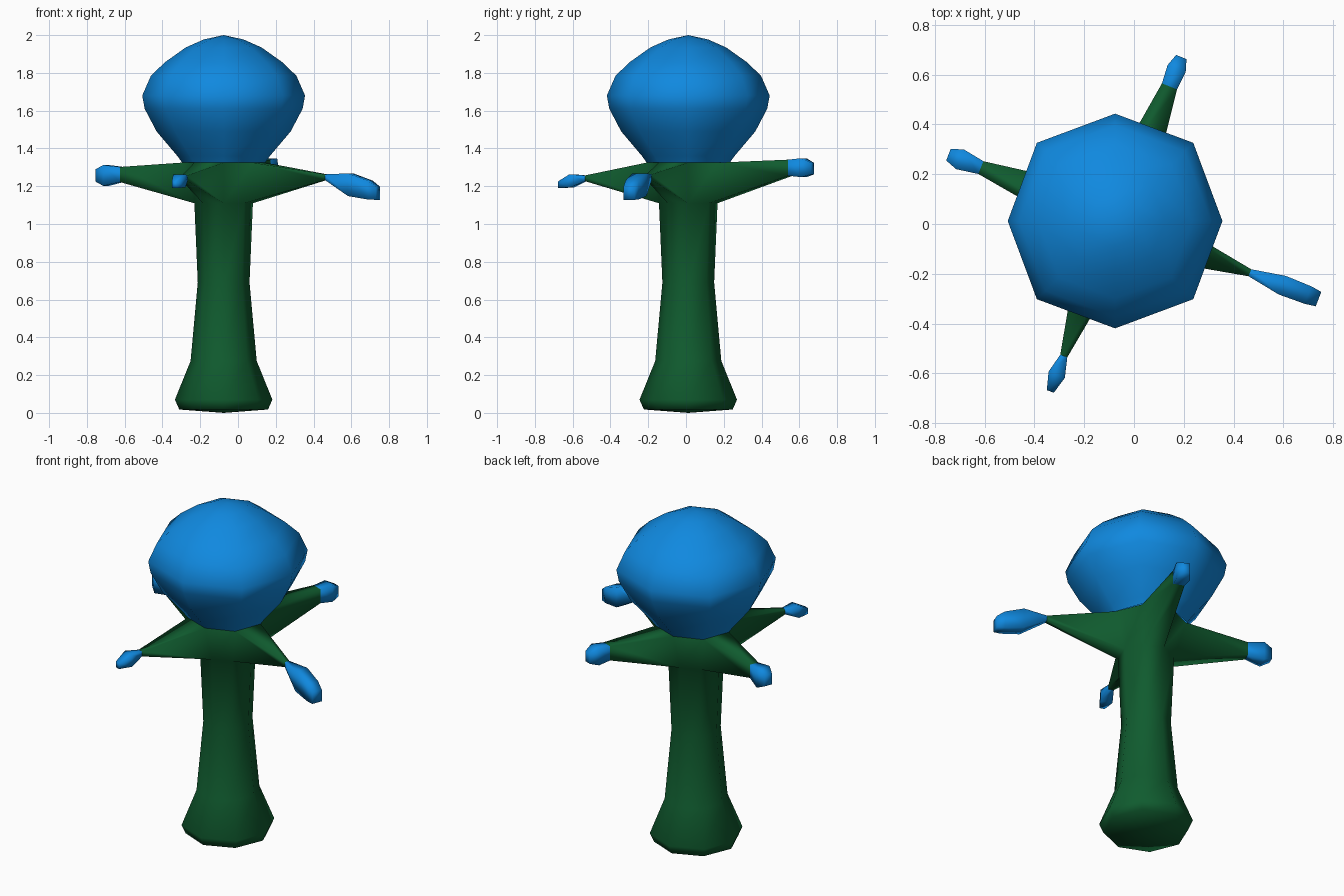
import bpy, bmesh, math
from mathutils import Vector

if "Cube" in bpy.data.objects:
    bpy.data.objects.remove(bpy.data.objects["Cube"])

CX, CY, SIDES = -0.076, 0.012, 8


def material(name, color):
    m = bpy.data.materials.new(name)
    m.diffuse_color = color
    m.use_nodes = True
    m.node_tree.nodes["Principled BSDF"].inputs["Base Color"].default_value = m.diffuse_color
    return m


GREEN = material("dark_green", (0.005, 0.105, 0.028, 1))
BLUE = material("bright_blue", (0.005, 0.25, 0.74, 1))


def finish(bm, name, mat):
    bmesh.ops.recalc_face_normals(bm, faces=bm.faces)
    me = bpy.data.meshes.new(name)
    bm.to_mesh(me)
    bm.free()
    me.shade_smooth()
    me.materials.append(mat)
    ob = bpy.data.objects.new(name, me)
    bpy.context.collection.objects.link(ob)
    return ob


def ring(bm, r, z, diag=1.0):
    out = []
    for i in range(SIDES):
        a = math.tau * i / SIDES
        k = r * (diag if i % 2 else 1.0)
        out.append(bm.verts.new((CX + k * math.cos(a), CY + k * math.sin(a), z)))
    return out


def bridge(bm, a, b, skip=()):
    n = len(a)
    for i in range(n):
        if i not in skip:
            bm.faces.new((a[i], a[(i + 1) % n], b[(i + 1) % n], b[i]))


def fan(bm, loop, z):
    c = bm.verts.new((CX, CY, z))
    for i in range(len(loop)):
        bm.faces.new((loop[i], loop[(i + 1) % len(loop)], c))


def section(bm, angle, dist, z, w, h):
    """Rectangular cross-section of an arm: bottom pair, then top pair."""
    a = math.radians(angle)
    d = Vector((math.cos(a), math.sin(a), 0))
    s = Vector((-d.y, d.x, 0))
    c = Vector((CX, CY, z)) + d * dist
    up = Vector((0, 0, h / 2))
    return [bm.verts.new(p) for p in (c - s * w / 2 - up, c + s * w / 2 - up,
                                      c + s * w / 2 + up, c - s * w / 2 + up)]


# Arms: name, octagon face, angle, sections (distance, z, width, height); first is the branch tip
ARMS = [
    ("right", 7, -21, [(0.58, 1.248, 0.03, 0.03), (0.72, 1.208, 0.08, 0.12),
                       (0.83, 1.180, 0.075, 0.10), (0.875, 1.163, 0.062, 0.07)]),
    ("back", 1, 68, [(0.583, 1.298, 0.065, 0.085), (0.66, 1.298, 0.078, 0.10),
                     (0.71, 1.293, 0.045, 0.06)]),
    ("left", 3, 158.3, [(0.58, 1.262, 0.055, 0.08), (0.67, 1.257, 0.085, 0.11),
                        (0.72, 1.257, 0.05, 0.065)]),
    ("front", 5, 249.2, [(0.58, 1.242, 0.03, 0.03), (0.66, 1.228, 0.07, 0.07),
                         (0.732, 1.208, 0.03, 0.035)]),
]

# Trunk with branches growing out of every other side of its collar
bm = bmesh.new()
profile = [(0.235, 0.018), (0.258, 0.07), (0.175, 0.275), (0.137, 0.69), (0.155, 1.11), (0.22, 1.325)]
rings = [ring(bm, r, z) for r, z in profile]
fan(bm, rings[0], 0.0)
for k in range(len(rings) - 1):
    bridge(bm, rings[k], rings[k + 1], {a[1] for a in ARMS} if k == len(rings) - 2 else ())
low, high = rings[-2], rings[-1]
for _, f, angle, secs in ARMS:
    g = (f + 1) % SIDES
    bridge(bm, [low[f], low[g], high[g], high[f]], section(bm, angle, *secs[0]))
finish(bm, "trunk_and_branches", GREEN)

# Buds on the branch tips
for name, _, angle, secs in ARMS:
    bm = bmesh.new()
    loops = [section(bm, angle, *s) for s in secs]
    for a, b in zip(loops, loops[1:]):
        bridge(bm, a, b)
    bm.faces.new(loops[-1])
    finish(bm, name + "_bud", BLUE)

# Large rounded crown
bm = bmesh.new()
profile = [(0.22, 1.325), (0.245, 1.36), (0.355, 1.49), (0.418, 1.61), (0.431, 1.68),
           (0.385, 1.785), (0.31, 1.857), (0.2, 1.935), (0.105, 1.977)]
rings = [ring(bm, r, z, 1.03) for r, z in profile]
for a, b in zip(rings, rings[1:]):
    bridge(bm, a, b)
fan(bm, rings[-1], 2.0)
finish(bm, "crown", BLUE)
